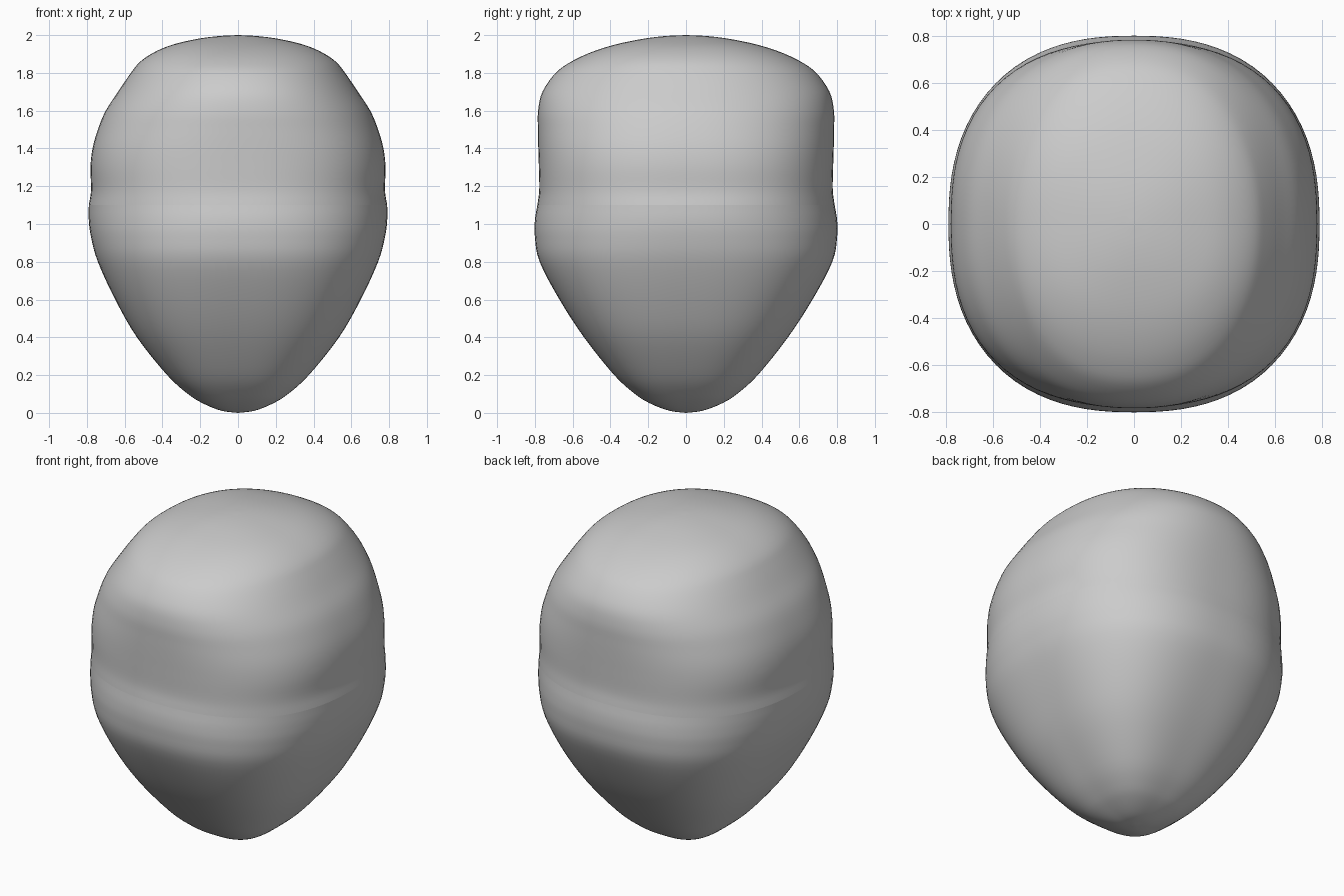
import bpy, bmesh, math
from mathutils import Vector

if "Cube" in bpy.data.objects:
    bpy.data.objects.remove(bpy.data.objects["Cube"])

# Profiles: (height, half width in x, half depth in y, squareness exponent)
LOWER = [(0.0, 0.0, 0.0, 2.6), (0.012, 0.09, 0.09, 2.7), (0.05, 0.185, 0.19, 2.8),
         (0.1, 0.265, 0.27, 2.85), (0.2, 0.375, 0.38, 2.8), (0.4, 0.535, 0.54, 2.75),
         (0.6, 0.65, 0.67, 2.65), (0.8, 0.742, 0.775, 2.5), (0.93, 0.778, 0.80, 2.42),
         (1.02, 0.79, 0.80, 2.38), (1.1, 0.79, 0.787, 2.4)]
UPPER = [(1.1, 0.79, 0.787, 2.4), (1.18, 0.778, 0.777, 2.47), (1.3, 0.781, 0.779, 2.45),
         (1.4, 0.77, 0.782, 2.4), (1.5, 0.742, 0.784, 2.32), (1.6, 0.7, 0.783, 2.25),
         (1.7, 0.635, 0.76, 2.2), (1.8, 0.567, 0.69, 2.17), (1.86, 0.517, 0.607, 2.2),
         (1.91, 0.442, 0.5, 2.3), (1.95, 0.345, 0.375, 2.4), (1.98, 0.215, 0.23, 2.4),
         (1.995, 0.1, 0.11, 2.2), (2.0, 0.0, 0.0, 2.0)]
SIDES = 96


def smooth(points, steps=4):
    """Catmull-Rom interpolation through the profile points."""
    p = [Vector(q) for q in points]
    p = [p[0] * 2 - p[1]] + p + [p[-1] * 2 - p[-2]]
    out = []
    for a, b, c, d in zip(p, p[1:], p[2:], p[3:]):
        for i in range(steps):
            t = i / steps
            out.append(0.5 * (2 * b + (c - a) * t + (2 * a - 5 * b + 4 * c - d) * t * t
                              + (3 * b - a - 3 * c + d) * t ** 3))
    return out + [p[-2]]


def shell(name, profile):
    """Loft rounded-square rings along a profile."""
    bm = bmesh.new()
    rings = []
    for z, rx, ry, n in smooth(profile):
        ring = []
        for i in range(SIDES):
            a = 2 * math.pi * i / SIDES
            c, s = math.cos(a), math.sin(a)
            k = (abs(c) ** n + abs(s) ** n) ** (-1 / n)
            ring.append(bm.verts.new((rx * k * c, ry * k * s, z)))
        rings.append(ring)
    for lo, hi in zip(rings, rings[1:]):
        for i in range(SIDES):
            j = (i + 1) % SIDES
            bm.faces.new((lo[i], lo[j], hi[j], hi[i]))
    # Merge the pole ring to a point
    bmesh.ops.remove_doubles(bm, verts=bm.verts, dist=0.0005)
    for f in bm.faces:
        f.smooth = True
    mesh = bpy.data.meshes.new(name)
    bm.to_mesh(mesh)
    bm.free()
    obj = bpy.data.objects.new(name, mesh)
    bpy.context.collection.objects.link(obj)
    return obj


# Tapered lower half and domed upper half meet at the seam
shell("lower_shell", LOWER)
shell("upper_cap", UPPER)
